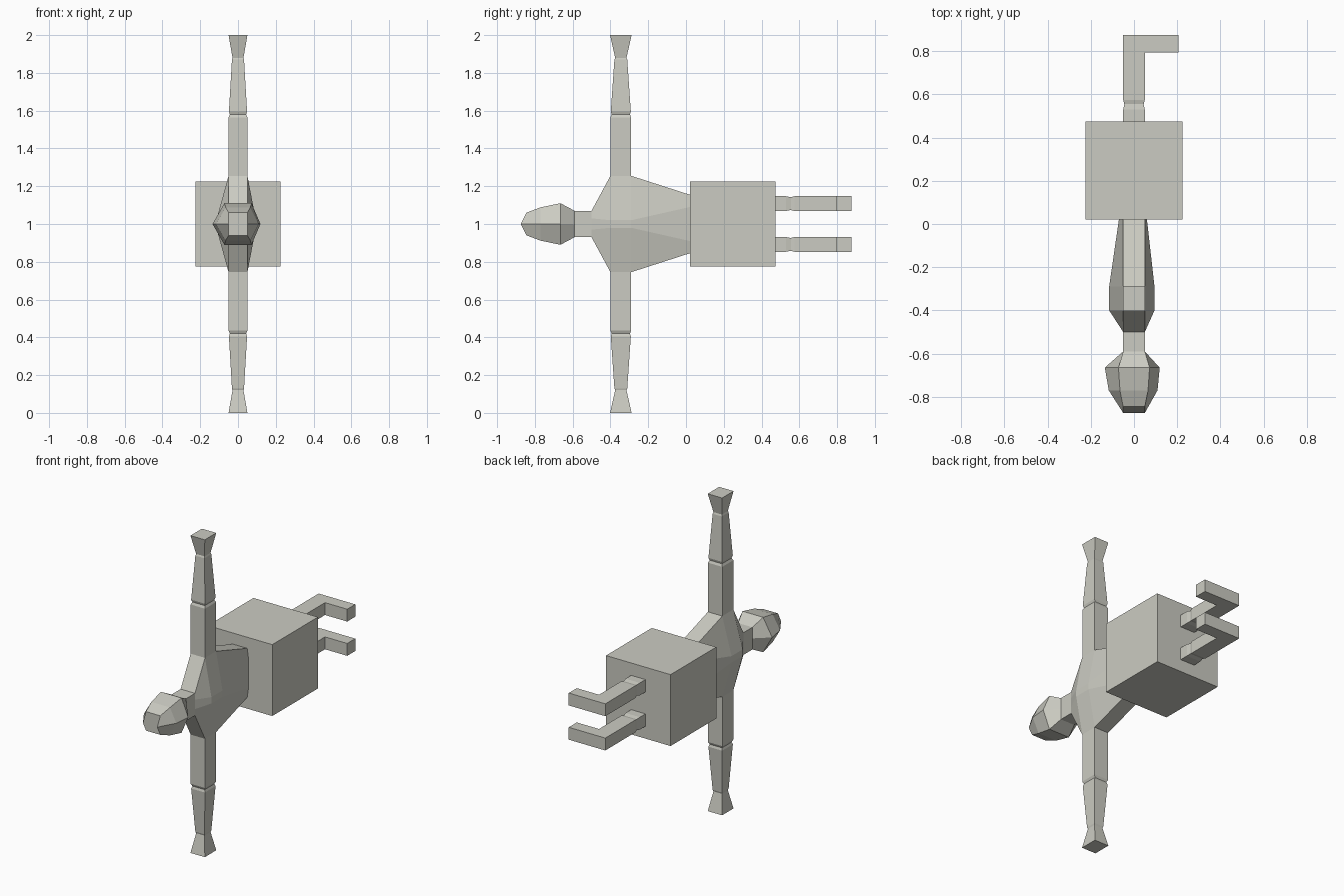
import bpy, bmesh
from mathutils import Vector

if "Cube" in bpy.data.objects:
    bpy.data.objects.remove(bpy.data.objects["Cube"])

skin = bpy.data.materials.new("warm_grey")
skin.diffuse_color = (0.6, 0.6, 0.54, 1)
skin.use_nodes = True
skin.node_tree.nodes["Principled BSDF"].inputs["Base Color"].default_value = skin.diffuse_color


def loft(name, rings):
    """Skin a closed tube through rings of equal point count, capping both ends."""
    bm = bmesh.new()
    loops = [[bm.verts.new(p) for p in ring] for ring in rings]
    n = len(loops[0])
    for a, b in zip(loops, loops[1:]):
        for i in range(n):
            j = (i + 1) % n
            bm.faces.new((a[i], a[j], b[j], b[i]))
    bm.faces.new(loops[0])
    bm.faces.new(loops[-1])
    bmesh.ops.remove_doubles(bm, verts=bm.verts, dist=0.0005)
    bmesh.ops.recalc_face_normals(bm, faces=bm.faces)
    mesh = bpy.data.meshes.new(name)
    bm.to_mesh(mesh)
    bm.free()
    mesh.materials.append(skin)
    ob = bpy.data.objects.new(name, mesh)
    bpy.context.collection.objects.link(ob)
    return ob


def body_ring(y, w, z, s, m, y_side=None, shift=0.0):
    """Eight points: top/bottom edge half-width w at height z, side half-width s at height m."""
    ys = y if y_side is None else y_side
    return [(w, y, 1 + z), (s + shift, ys, 1 + m), (s + shift, ys, 1 - m), (w, y, 1 - z),
            (-w, y, 1 - z), (-s + shift, ys, 1 - m), (-s + shift, ys, 1 + m), (-w, y, 1 + z)]


def square(center, u, v):
    c, u, v = Vector(center), Vector(u), Vector(v)
    return [c + u + v, c - u + v, c - u - v, c + u - v]


# Torso with neck; the hips end inside the block
loft("torso", [
    body_ring(-0.60, 0.05, 0.07, 0.05, 0.03),
    body_ring(-0.50, 0.05, 0.07, 0.05, 0.03),
    body_ring(-0.40, 0.05, 0.255, 0.105, 0.02, shift=-0.01),
    body_ring(-0.29, 0.05, 0.255, 0.105, 0.02, shift=-0.01),
    body_ring(0.02, 0.05, 0.155, 0.065, 0.09, shift=-0.005),
    body_ring(0.25, 0.05, 0.15, 0.06, 0.10),
])

# Faceted head
loft("head", [
    body_ring(-0.59, 0.05, 0.07, 0.05, 0.0),
    body_ring(-0.665, 0.072, 0.11, 0.127, 0.0, shift=-0.008),
    body_ring(-0.77, 0.065, 0.088, 0.113, 0.0, shift=-0.004),
    body_ring(-0.845, 0.05, 0.06, 0.05, 0.0, y_side=-0.875),
])

# Arms: (distance from the middle, half-width in x, half-width in y)
ARM = [(0.22, 0.05, 0.055), (0.565, 0.05, 0.055), (0.58, 0.043, 0.048),
       (0.595, 0.048, 0.053), (0.87, 0.032, 0.034), (0.88, 0.029, 0.03),
       (1.0, 0.05, 0.057)]
for side, label in ((1, "upper_arm_side"), (-1, "lower_arm_side")):
    loft(label, [square((0, -0.345, 1 + side * d), (hx, 0, 0), (0, hy, 0))
                 for d, hx, hy in ARM])

# Legs with a pinched knee, and feet turned sideways with a mitred heel
LEG = [(0.2, 0.05, 0.039), (0.53, 0.05, 0.039), (0.555, 0.045, 0.034),
       (0.575, 0.05, 0.039)]
for side, label in ((1, "upper_leg"), (-1, "lower_leg")):
    z = 1 + side * 0.108
    rings = [square((0, y, z), (hx, 0, 0), (0, 0, hz)) for y, hx, hz in LEG]
    rings.append(square((0, 0.835, z), (0.05, -0.04, 0), (0, 0, 0.039)))
    rings.append(square((0.205, 0.835, z), (0, -0.04, 0), (0, 0, 0.039)))
    loft(label, rings)

# Block around the hips
loft("hip_block", [square((0, y, 1), (0.225, 0, 0), (0, 0, 0.225)) for y in (0.02, 0.475)])
